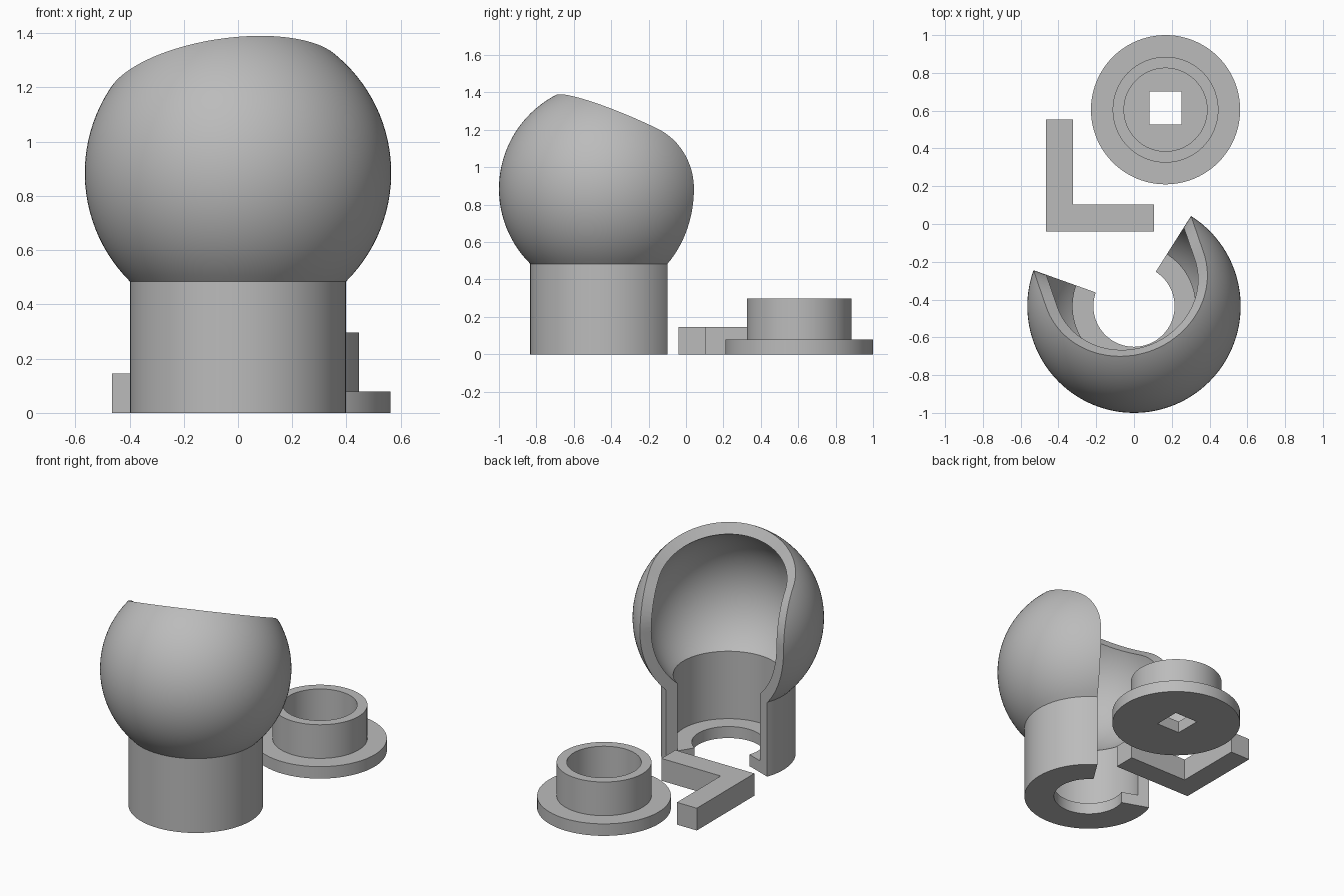
import bpy, bmesh
from math import sin, cos, sqrt, pi, radians, acos, asin
from mathutils import Vector, Matrix

if "Cube" in bpy.data.objects:
    bpy.data.objects.remove(bpy.data.objects["Cube"], do_unlink=True)

# Single grey material
grey = bpy.data.materials.new("plain_grey")
grey.use_nodes = True
colour = (0.5, 0.5, 0.5, 1)
grey.diffuse_color = colour
grey.node_tree.nodes["Principled BSDF"].inputs["Base Color"].default_value = colour


def add_object(name, bm, location=(0, 0, 0), turn=0):
    bmesh.ops.recalc_face_normals(bm, faces=bm.faces)
    mesh = bpy.data.meshes.new(name)
    bm.to_mesh(mesh)
    bm.free()
    mesh.materials.append(grey)
    obj = bpy.data.objects.new(name, mesh)
    obj.location = location
    obj.rotation_euler.z = turn
    bpy.context.collection.objects.link(obj)
    return obj


def revolve(profile, steps=96):
    bm = bmesh.new()
    verts = [bm.verts.new((r, 0, z)) for r, z in profile]
    edges = [bm.edges.new((verts[i], verts[(i + 1) % len(verts)])) for i in range(len(verts))]
    bmesh.ops.spin(bm, geom=verts + edges, cent=(0, 0, 0), axis=(0, 0, 1),
                   angle=2 * pi, steps=steps)
    bmesh.ops.remove_doubles(bm, verts=bm.verts, dist=1e-5)
    axis_edges = [e for e in bm.edges if not e.link_faces]
    bmesh.ops.delete(bm, geom=axis_edges, context="EDGES")
    return bm


def select_only(obj):
    bpy.ops.object.select_all(action="DESELECT")
    obj.select_set(True)
    bpy.context.view_layer.objects.active = obj


def carve(obj, cutter):
    cutter.hide_render = True
    mod = obj.modifiers.new("opening", "BOOLEAN")
    mod.operation = "DIFFERENCE"
    mod.solver = "EXACT"
    mod.object = cutter
    select_only(obj)
    bpy.ops.object.modifier_apply(modifier=mod.name)
    bpy.data.objects.remove(cutter, do_unlink=True)


def smooth(obj):
    select_only(obj)
    bpy.ops.object.shade_smooth_by_angle(angle=radians(30))


# Hollow globe on a tubular neck with a floor lip
R_OUT, R_IN, NECK_OUT, NECK_IN = 0.565, 0.493, 0.398, 0.325
LIP, FLOOR, CENTRE_Z = 0.215, 0.075, 0.885


def arc(radius, neck, count=40):
    start = pi - asin(neck / radius)
    return [(radius * sin(start * (1 - i / count)),
             CENTRE_Z + radius * cos(start * (1 - i / count))) for i in range(count + 1)]


profile = [(LIP, 0), (NECK_OUT, 0)] + arc(R_OUT, NECK_OUT)
profile += arc(R_IN, NECK_IN)[::-1] + [(NECK_IN, FLOOR), (LIP, FLOOR)]
spot = (0, -0.435, 0)
globe = add_object("globe_holder", revolve(profile, 128), spot)

# Opening: round-topped radial cut in the globe, wedge below its equator
HALF, TILT, FAR = radians(51.3), radians(24.7), 1.5
rays = []
for i in range(13):                       # straight side, equator upwards
    a = (pi / 2 - TILT) * i / 12
    rays.append(Vector((cos(HALF) * cos(a), sin(HALF), cos(HALF) * sin(a))))
axis = Vector((sin(TILT), 0, cos(TILT)))
back = Vector((-cos(TILT), 0, sin(TILT)))
for i in range(1, 48):                    # rounded top
    a = pi * i / 48
    rays.append(axis * cos(HALF) + sin(HALF) * (Vector((0, 1, 0)) * cos(a) + back * sin(a)))
rays += [Vector((v.x, -v.y, v.z)) for v in rays[12::-1]]

bm = bmesh.new()
hub = bm.verts.new((0, 0, 0))
tip = bm.verts.new((2, 0, 1))
rim = [bm.verts.new(v * FAR) for v in rays]
low_hub = bm.verts.new((0, 0, -FAR))
low = [bm.verts.new((v.x * FAR, v.y * FAR, -FAR)) for v in (rays[0], rays[-1])]
for p, q in zip(rim, rim[1:]):
    bm.faces.new((hub, p, q))
    bm.faces.new((tip, q, p))
for p, q in ((rim[0], low[0]), (rim[-1], low[1])):
    bm.faces.new((hub, p, q, low_hub))
    bm.faces.new((tip, p, q))
bm.faces.new((low_hub, low[0], low[1]))
bm.faces.new((tip, low[0], low[1]))
cutter = add_object("opening_cutter", bm, (0, spot[1], CENTRE_Z), radians(109))
bpy.context.view_layer.update()
carve(globe, cutter)
smooth(globe)

# Flanged cap with a round socket and a square hole
cap_profile = [(0, 0), (0.395, 0), (0.395, 0.078), (0.28, 0.078), (0.28, 0.297),
               (0.22, 0.297), (0.22, 0.078), (0, 0.078)]
cap = add_object("flanged_cap", revolve(cap_profile), (0.167, 0.605, 0))
bm = bmesh.new()
bmesh.ops.create_cube(bm, size=1, matrix=Matrix.Diagonal((0.17, 0.175, 0.4, 1)))
hole = add_object("square_cutter", bm, (0.167, 0.615, 0))
bpy.context.view_layer.update()
carve(cap, hole)
smooth(cap)

# L-shaped square key
bm = bmesh.new()
outline = [(-0.465, -0.04), (0.105, -0.04), (0.105, 0.103), (-0.322, 0.103),
           (-0.322, 0.553), (-0.465, 0.553)]
face = bm.faces.new([bm.verts.new((x, y, 0)) for x, y in outline])
top = bmesh.ops.extrude_face_region(bm, geom=[face])["geom"]
bmesh.ops.translate(bm, vec=(0, 0, 0.145),
                    verts=[g for g in top if isinstance(g, bmesh.types.BMVert)])
add_object("square_key", bm)
